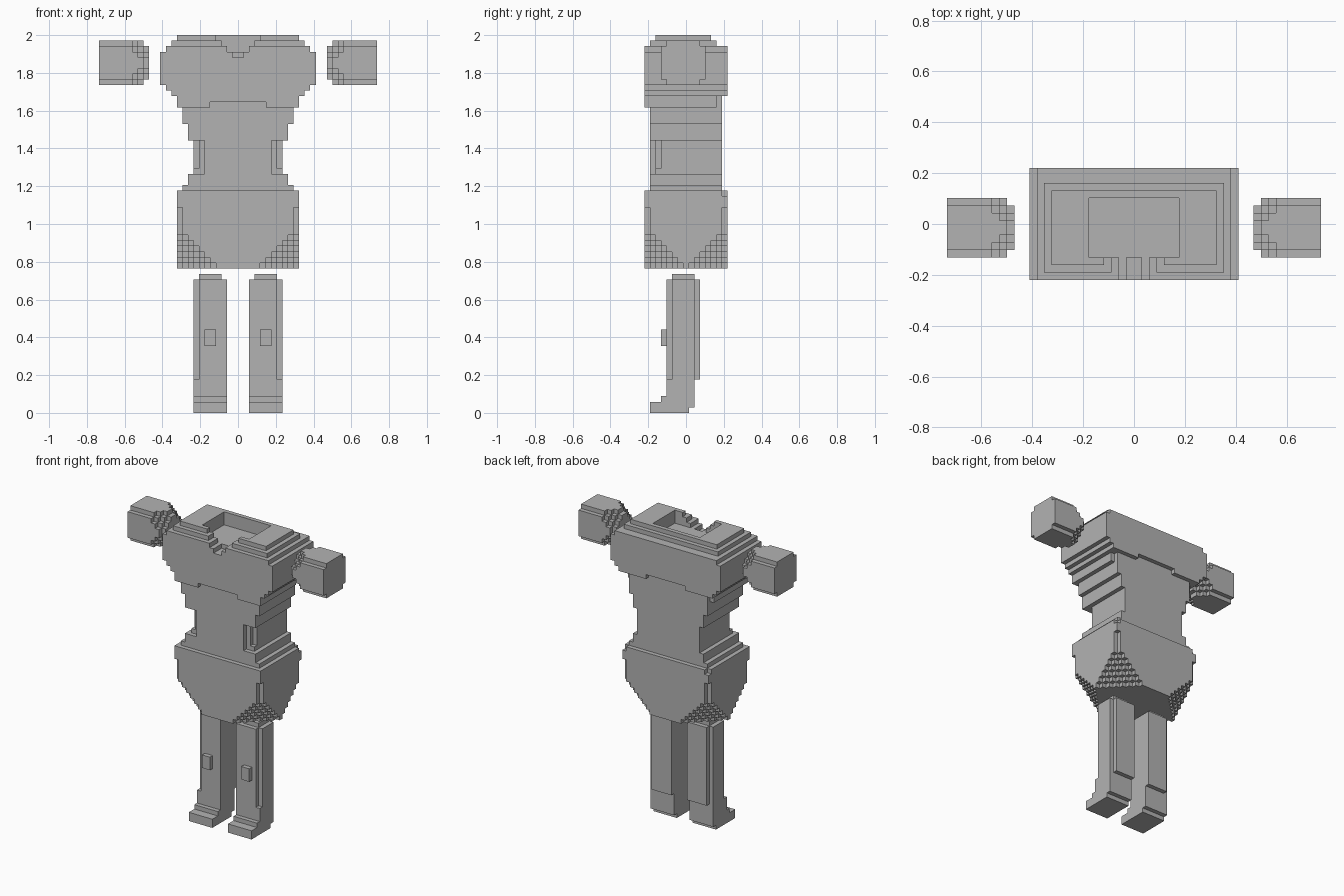
import bpy, bmesh
from mathutils import Vector

cube = bpy.data.objects.get("Cube")
if cube:
    bpy.data.objects.remove(cube)

UNIT = 2 / 68          # edge of one block
MID_Y = 7.5            # block rows run from the front (0) to the back (15)

grey = bpy.data.materials.new("plain_grey")
grey.use_nodes = True
colour = (0.45, 0.45, 0.45, 1)
grey.diffuse_color = colour
grey.node_tree.nodes["Principled BSDF"].inputs["Base Color"].default_value = colour


def box(x, y, z):
    """Blocks filling three (low, high) ranges."""
    return {(i, j, k) for i in range(*x) for j in range(*y) for k in range(*z)}


def wide(half, y, z):
    """Box symmetric about the centre plane."""
    return box((-half, half), y, z)


def mirrored(blocks):
    return {(-1 - i, j, k) for i, j, k in blocks}


def both(blocks):
    return blocks | mirrored(blocks)


def build(name, blocks):
    """Skin the outside of a set of blocks, then merge flat areas."""
    bm = bmesh.new()
    verts = {}

    def vert(p):
        if p not in verts:
            verts[p] = bm.verts.new(Vector((p[0], p[1] - MID_Y, p[2])) * UNIT)
        return verts[p]

    for b in blocks:
        for axis in range(3):
            u, v = (axis + 1) % 3, (axis + 2) % 3
            for side in (0, 1):
                near = list(b)
                near[axis] += 2 * side - 1
                if tuple(near) in blocks:
                    continue
                ring = []
                for du, dv in ((0, 0), (1, 0), (1, 1), (0, 1)):
                    p = list(b)
                    p[axis] += side
                    p[u] += du
                    p[v] += dv
                    ring.append(vert(tuple(p)))
                bm.faces.new(ring if side else ring[::-1])
    bmesh.ops.dissolve_limit(bm, angle_limit=0.01, verts=bm.verts[:], edges=bm.edges[:])
    mesh = bpy.data.meshes.new(name)
    bm.to_mesh(mesh)
    bm.free()
    mesh.materials.append(grey)
    obj = bpy.data.objects.new(name, mesh)
    bpy.context.collection.objects.link(obj)


# Chest: widening steps, shoulders, then a stepped collar
chest = wide(11, (0, 13), (55, 57)) | wide(10, (0, 14), (55, 57))
chest |= wide(12, (0, 15), (57, 58)) | wide(13, (0, 15), (58, 66))
chest |= wide(14, (0, 15), (59, 65))
chest |= wide(12, (1, 13), (66, 67)) | wide(11, (2, 12), (67, 68))
# neck opening with a V at the front, and raised hem centres
chest -= wide(6, (3, 11), (65, 68))
for half in range(1, 5):
    chest -= wide(half, (0, 3), (63 + half, 64 + half))
chest -= wide(5, (0, 1), (55, 56)) | wide(5, (14, 15), (57, 58))

# Waist: stepped hourglass with notched front corners
waist = wide(10, (1, 14), (40, 41)) | wide(9, (1, 14), (41, 43))
waist |= wide(8, (1, 14), (43, 49)) | wide(9, (1, 14), (49, 52))
waist |= wide(10, (1, 14), (52, 55))
waist -= both(box((6, 8), (1, 2), (43, 49)) | box((7, 8), (1, 3), (44, 49)))
build("upper_body", chest | waist)

# Hips: box whose four lower corners are cut away in steps
hips = set()
for i, j, k in wide(11, (0, 15), (26, 40)):
    corner = min(i + 11, 10 - i) + min(j, 14 - j)
    cut = max(33 - k, 1) if k < 37 else 0
    if corner >= cut:
        hips.add((i, j, k))
hips -= both(box((10, 11), (14, 15), (39, 40)))
build("hips", hips)

# Arms: blocks with bevelled edges and stepped inner corners
arm = set()
for i, j, k in box((16, 25), (3, 11), (59, 67)):
    dx, dy, dz = i - 16, min(j - 3, 10 - j), min(k - 59, 66 - k)
    long_edge = dy + dz == 0
    end_edge = dx == 0 and min(dy, dz) == 0
    if not (long_edge or end_edge or dx + dy + dz < 4 and dy + dz < 4 and dx < 3):
        arm.add((i, j, k))

# Legs: column with notched outer edges, knee plate and toe
leg = box((2, 8), (4, 9), (0, 24)) | box((2, 8), (9, 10), (6, 24))
leg -= box((7, 8), (4, 5), (6, 24)) | box((7, 8), (9, 10), (6, 24))
leg -= box((2, 8), (8, 9), (0, 1))
leg |= box((3, 7), (5, 9), (24, 25))
leg |= box((4, 6), (3, 4), (12, 15))
leg |= box((2, 8), (3, 4), (0, 3)) | box((2, 8), (1, 3), (0, 2))

for part, blocks in (("arm", arm), ("leg", leg)):
    build("left_" + part, blocks)
    build("right_" + part, mirrored(blocks))
